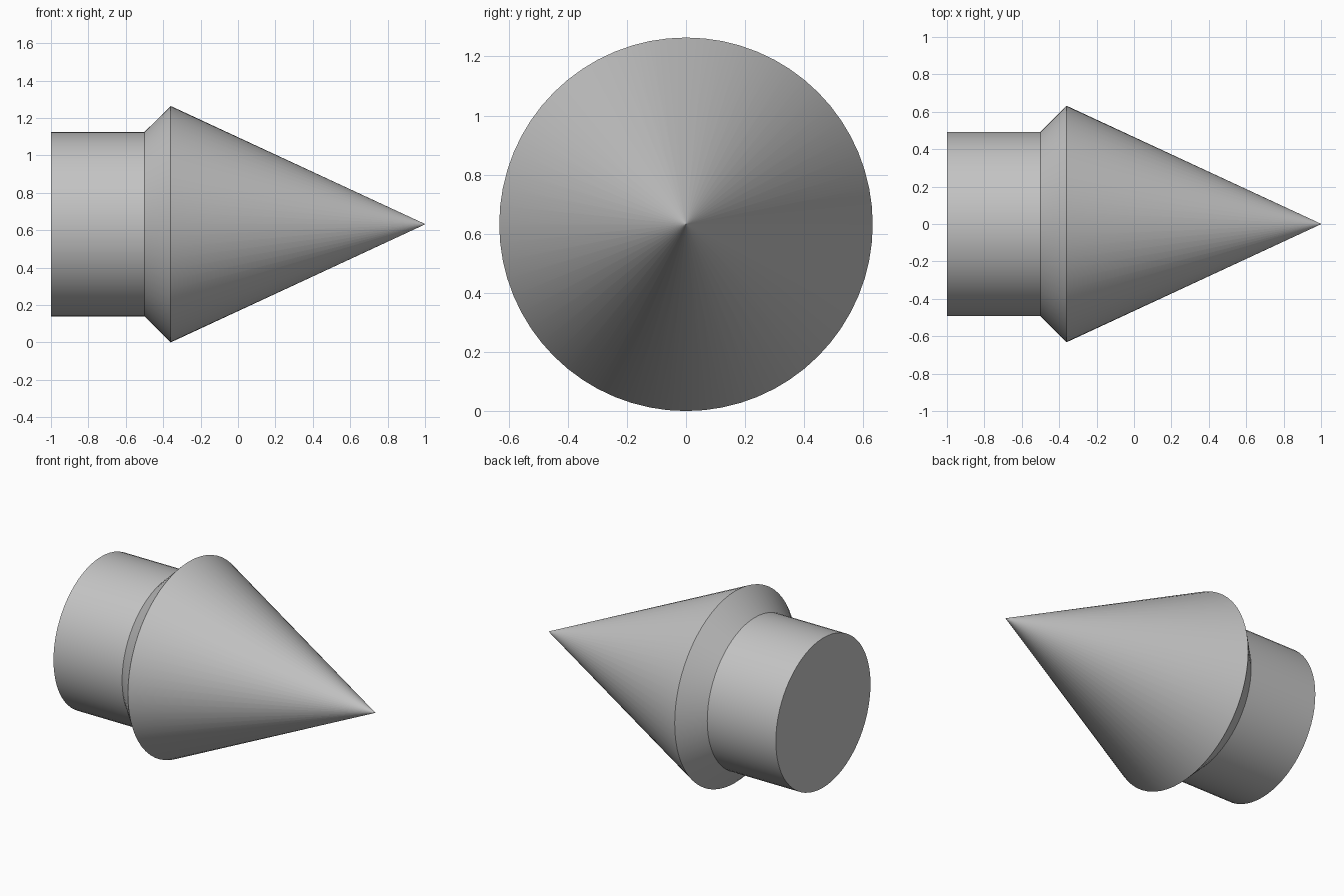
import bpy
import bmesh
import math
from mathutils import Matrix

SEGMENTS = 64
RADIUS = 0.632        # widest rim
SHAFT_RADIUS = 0.493
TIP_RADIUS = 0.001

if "Cube" in bpy.data.objects:
    bpy.data.objects.remove(bpy.data.objects["Cube"], do_unlink=True)

grey = bpy.data.materials.new("plain grey")
grey.use_nodes = True
colour = (0.55, 0.55, 0.55, 1)
grey.diffuse_color = colour
grey.node_tree.nodes["Principled BSDF"].inputs["Base Color"].default_value = colour


def round_part(name, x_start, x_end, r_start, r_end, keep_cap=None):
    """Tapered tube along x; only the cap on the kept side (-1 or 1) remains."""
    bm = bmesh.new()
    bmesh.ops.create_cone(bm, cap_ends=True, segments=SEGMENTS,
                          radius1=r_start, radius2=r_end, depth=x_end - x_start)
    bm.normal_update()
    hidden = [f for f in bm.faces if len(f.verts) > 4
              and (keep_cap is None or f.normal.z * keep_cap < 0)]
    bmesh.ops.delete(bm, geom=hidden, context='FACES')
    place = Matrix.Translation(((x_start + x_end) / 2, 0, RADIUS))
    bm.transform(place @ Matrix.Rotation(math.pi / 2, 4, 'Y'))
    mesh = bpy.data.meshes.new(name)
    bm.to_mesh(mesh)
    bm.free()
    mesh.materials.append(grey)
    part = bpy.data.objects.new(name, mesh)
    bpy.context.collection.objects.link(part)
    bpy.ops.object.select_all(action='DESELECT')
    part.select_set(True)
    bpy.context.view_layer.objects.active = part
    bpy.ops.object.shade_smooth_by_angle(angle=math.radians(30))
    return part


# Cylindrical shaft with a closed end, flared collar, long pointed cone
round_part("shaft", -1, -0.5, SHAFT_RADIUS, SHAFT_RADIUS, keep_cap=-1)
round_part("collar", -0.5, -0.36, SHAFT_RADIUS, RADIUS)
round_part("pointed_cone", -0.36, 1, RADIUS, TIP_RADIUS, keep_cap=1)
